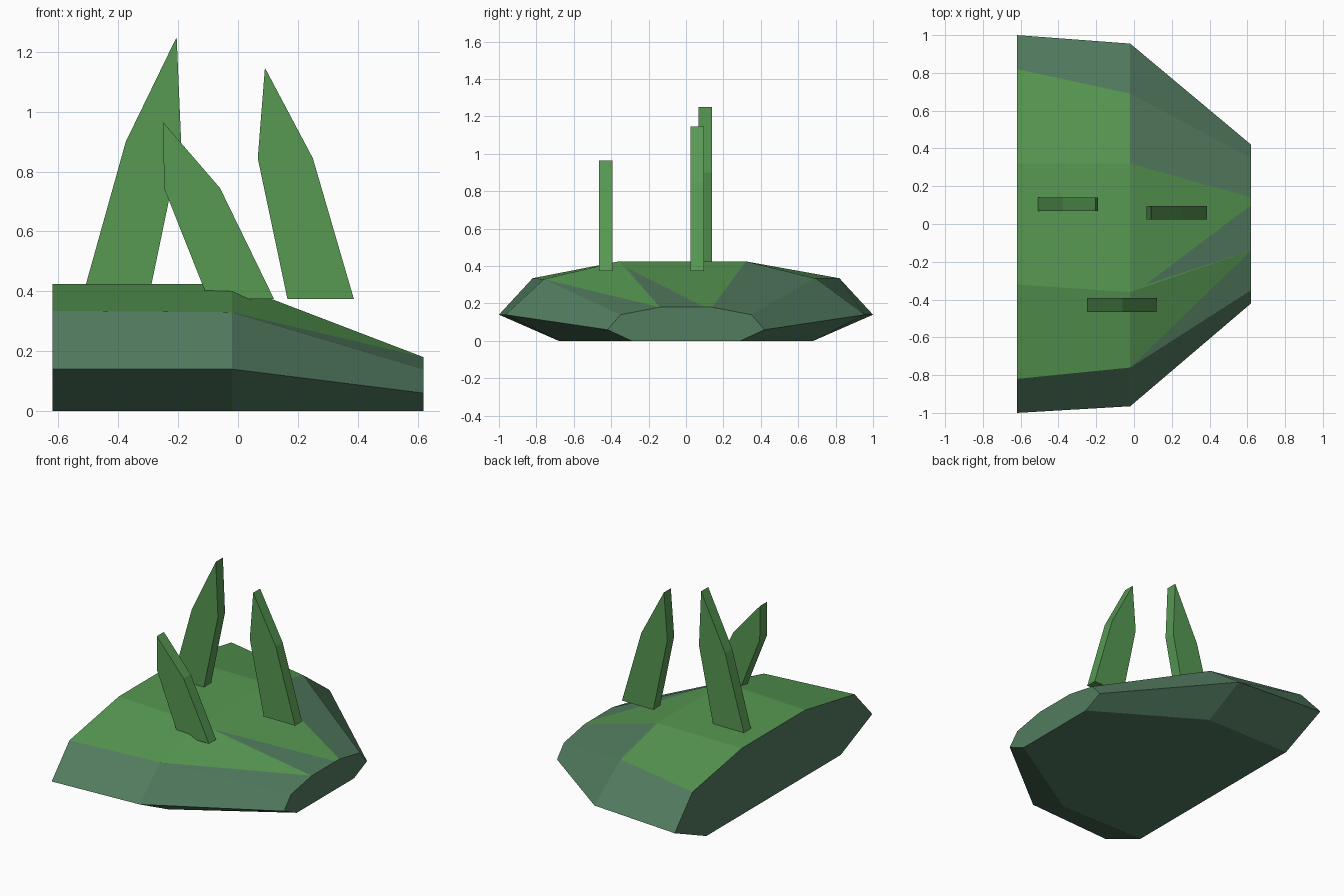
import bpy, bmesh

if "Cube" in bpy.data.objects:
    bpy.data.objects.remove(bpy.data.objects["Cube"])


def material(name, rgb):
    m = bpy.data.materials.new(name)
    m.diffuse_color = (*rgb, 1)
    m.use_nodes = True
    m.node_tree.nodes["Principled BSDF"].inputs["Base Color"].default_value = m.diffuse_color
    return m


GRASS = material("grass green", (0.095, 0.315, 0.085))
SOIL = material("mossy teal", (0.085, 0.200, 0.115))


def finish(bm, name, mats):
    bmesh.ops.recalc_face_normals(bm, faces=bm.faces[:])
    mesh = bpy.data.meshes.new(name)
    bm.to_mesh(mesh)
    bm.free()
    for m in mats:
        mesh.materials.append(m)
    ob = bpy.data.objects.new(name, mesh)
    bpy.context.collection.objects.link(ob)
    return ob


def mound():
    # Cross-sections (y, z): bottom, rim, shoulder, top, then back down the +y side
    sections = {
        -0.62: [(-.68, 0), (-1, .14), (-.82, .335), (-.32, .425),
                (.32, .425), (.82, .335), (1, .14), (.68, 0)],
        -0.02: [(-.68, 0), (-.965, .14), (-.76, .33), (-.36, .425),
                (.32, .425), (.69, .335), (.955, .14), (.68, 0)],
        0.62: [(-.29, 0), (-.42, .06), (-.35, .14), (-.14, .18),
               (.14, .18), (.35, .14), (.42, .06), (.29, 0)],
    }
    bm = bmesh.new()
    back, mid, tip = [[bm.verts.new((x, y, z)) for y, z in pts]
                      for x, pts in sections.items()]

    def face(verts, grass=False):
        bm.faces.new(verts).material_index = 0 if grass else 1

    face(back)
    face(tip)
    for i in range(8):
        j = (i + 1) % 8
        # Rear half: everything above the shoulder is grass
        face([back[i], back[j], mid[j], mid[i]], grass=i in (2, 3, 4))
        if i == 2:      # front slope, split diagonally between grass and soil
            face([mid[2], mid[3], tip[3]], grass=True)
            face([mid[2], tip[3], tip[2]])
        elif i == 3:    # sloping top with a bare wedge
            p = bm.verts.new((.06, -.322, .394))
            r = bm.verts.new((.62, .10, .18))
            face([mid[3], p, r, tip[4], mid[4]], grass=True)
            face([mid[3], tip[3], p], grass=True)
            face([p, tip[3], r])
        else:
            face([mid[i], mid[j], tip[j], tip[i]])
    finish(bm, "grassy_mound", [GRASS, SOIL])


def blade(name, profile, y0, y1):
    # Flat grass blade: an xz outline extruded along y
    bm = bmesh.new()
    f = bm.faces.new([bm.verts.new((x, y0, z)) for x, z in profile])
    ext = bmesh.ops.extrude_face_region(bm, geom=[f], use_keep_orig=True)
    moved = [v for v in ext["geom"] if isinstance(v, bmesh.types.BMVert)]
    bmesh.ops.translate(bm, verts=moved, vec=(0, y1 - y0, 0))
    finish(bm, name, [GRASS])


mound()
blade("tall_blade", [(-.512, .41), (-.292, .41), (-.19, .90), (-.205, 1.25), (-.375, .90)], .068, .14)
blade("right_blade", [(.165, .375), (.387, .375), (.25, .845), (.09, 1.147), (.066, .845)], .025, .095)
blade("front_blade", [(-.10, .375), (.12, .375), (-.06, .745), (-.25, .965), (-.247, .745)], -.465, -.393)
